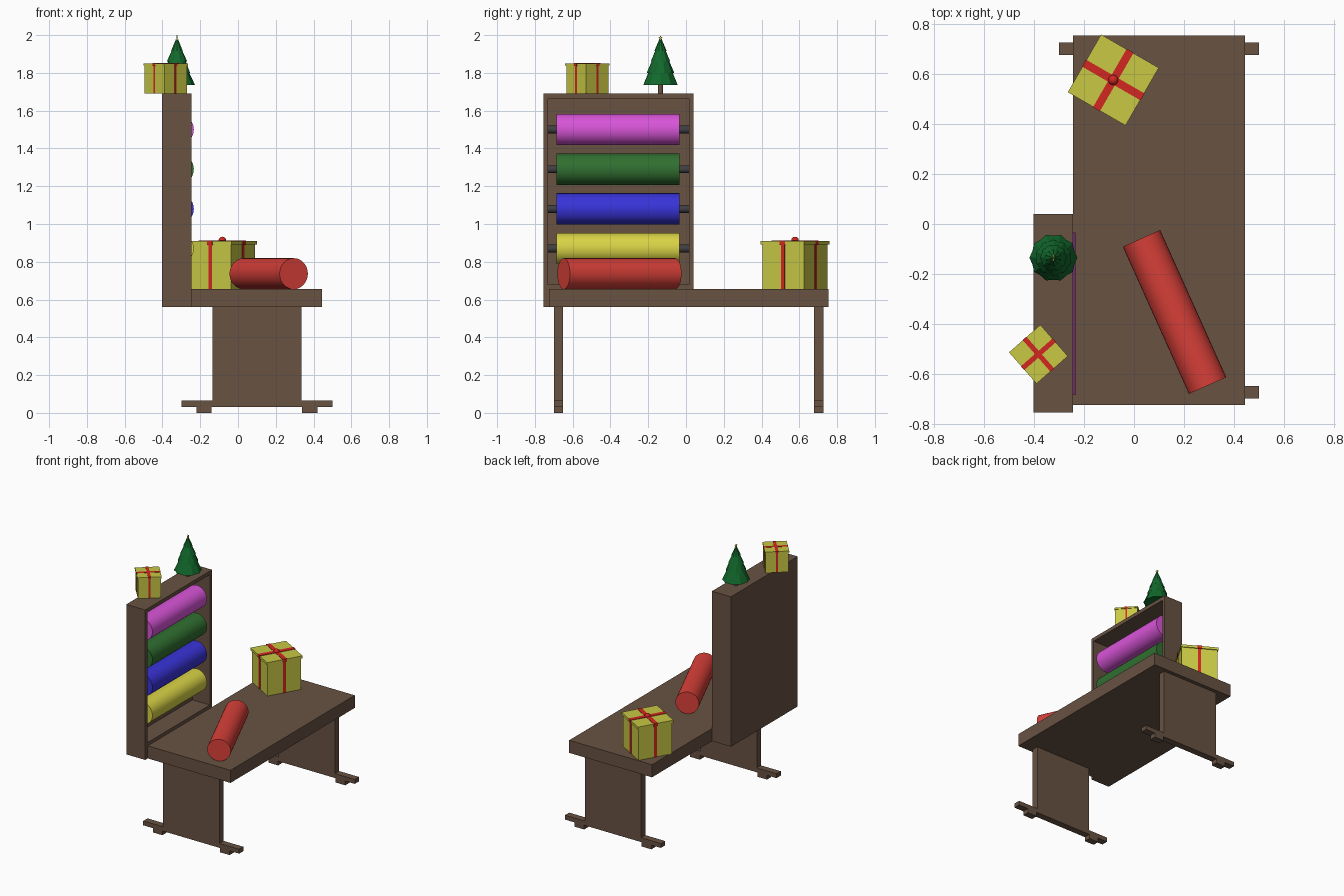
import bpy, bmesh
from math import sin, cos, pi, radians, atan2
from mathutils import Matrix, Vector

if "Cube" in bpy.data.objects:
    bpy.data.objects.remove(bpy.data.objects["Cube"])


def material(name, r, g, b):
    m = bpy.data.materials.new(name)
    m.diffuse_color = (r, g, b, 1)
    m.use_nodes = True
    m.node_tree.nodes["Principled BSDF"].inputs["Base Color"].default_value = m.diffuse_color
    return m


WOOD = material("wood", 0.14, 0.085, 0.055)
METAL = material("dark_metal", 0.05, 0.05, 0.055)
RED = material("red_paper", 0.68, 0.05, 0.04)
YELLOW = material("yellow_paper", 0.69, 0.65, 0.06)
BLUE = material("blue_paper", 0.04, 0.033, 0.69)
GREEN = material("green_paper", 0.03, 0.16, 0.03)
PINK = material("pink_paper", 0.69, 0.09, 0.69)
GOLD = material("gift_yellow", 0.58, 0.58, 0.06)
RIBBON = material("ribbon_red", 0.65, 0.02, 0.015)
TREE = material("tree_green", 0.006, 0.14, 0.025)


def finish(name, bm, mat, smooth=False):
    bmesh.ops.recalc_face_normals(bm, faces=bm.faces)
    me = bpy.data.meshes.new(name)
    bm.to_mesh(me)
    bm.free()
    me.materials.append(mat)
    ob = bpy.data.objects.new(name, me)
    bpy.context.collection.objects.link(ob)
    if smooth:
        bpy.ops.object.select_all(action='DESELECT')
        ob.select_set(True)
        bpy.context.view_layer.objects.active = ob
        bpy.ops.object.shade_smooth_by_angle(angle=radians(35))
    return ob


def box(name, x, y, z, mat=WOOD, matrix=None):
    """Box from (min, max) ranges, optionally placed by a matrix."""
    bm = bmesh.new()
    size = Matrix.Diagonal((x[1] - x[0], y[1] - y[0], z[1] - z[0], 1))
    mid = Matrix.Translation((sum(x) / 2, sum(y) / 2, sum(z) / 2))
    bmesh.ops.create_cube(bm, size=1, matrix=(matrix or Matrix()) @ mid @ size)
    return finish(name, bm, mat)


def rod(name, a, b, r, mat, sides=32):
    """Cylinder between two points."""
    a, b = Vector(a), Vector(b)
    rot = (b - a).to_track_quat('Z', 'Y').to_matrix().to_4x4()
    bm = bmesh.new()
    bmesh.ops.create_cone(bm, cap_ends=True, segments=sides, radius1=r, radius2=r,
                          depth=(b - a).length,
                          matrix=Matrix.Translation((a + b) / 2) @ rot)
    return finish(name, bm, mat, True)


# Table: top, two end panels, feet with pads
box("table_top", (-0.245, 0.445), (-0.725, 0.755), (0.56, 0.655))
for side, y in (("near", (-0.70, -0.65)), ("far", (0.677, 0.727))):
    box(side + "_leg_panel", (-0.135, 0.335), y, (0.065, 0.56))
    box(side + "_foot_bar", (-0.30, 0.50), y, (0.032, 0.065))
    for end, x in (("left", (-0.22, -0.14)), ("right", (0.34, 0.42))):
        box(f"{side}_{end}_foot_pad", x, y, (0, 0.032))

# Paper rack: open box facing the table
RX = (-0.403, -0.245)
box("rack_back", (-0.403, -0.39), (-0.73, 0.015), (0.68, 1.662))
box("rack_near_side", RX, (-0.755, -0.73), (0.56, 1.69))
box("rack_far_side", RX, (0.015, 0.04), (0.56, 1.69))
box("rack_top", RX, (-0.73, 0.015), (1.662, 1.69))
box("rack_bottom", RX, (-0.73, 0.015), (0.56, 0.68))

# Paper rolls on rods
for i, (name, mat) in enumerate((("yellow", YELLOW), ("blue", BLUE),
                                 ("green", GREEN), ("pink", PINK))):
    x, z = -0.317, 0.87 + 0.21 * i
    rod(name + "_roll", (x, -0.685, z), (x, -0.035, z), 0.083, mat)
    rod(name + "_roll_rod", (x, -0.73, z), (x, 0.015, z), 0.021, METAL, 16)

# Loose roll on the table
rod("loose_red_roll", (0.03, -0.0575, 0.737), (0.295, -0.6475, 0.737), 0.082, RED)


def gift(name, loc, angle, s):
    """Gift box with lid and ribbons; s is the lid width."""
    M = Matrix.Translation(loc) @ Matrix.Rotation(radians(angle), 4, 'Z') @ Matrix.Scale(s, 4)
    b, h = 0.475, 0.955
    box(name + "_body", (-b, b), (-b, b), (0, 0.89), GOLD, M)
    box(name + "_lid", (-0.5, 0.5), (-0.5, 0.5), (0.885, h), GOLD, M)
    for k in range(2):
        R = M @ Matrix.Rotation(k * pi / 2, 4, 'Z')
        e = 0.002 * k
        box(f"{name}_body_ribbon_{k}", (-b - 0.008, b + 0.008), (-0.04, 0.04),
            (0.002, 0.887), RIBBON, R)
        box(f"{name}_lid_ribbon_{k}", (-0.507, 0.507), (-0.06, 0.06),
            (0.88, h + 0.01 + e), RIBBON, R)
    return M


M = gift("large_gift", (-0.083, 0.577, 0.655), -30, 0.267)
bm = bmesh.new()
bmesh.ops.create_uvsphere(bm, u_segments=16, v_segments=8, radius=0.075,
                          matrix=M @ Matrix.Translation((0, 0, 0.965)))
finish("large_gift_knot", bm, RIBBON, True)
gift("small_gift", (-0.383, -0.522, 1.69), 41.3, 0.167)

# Tree: trunk, tiered jagged foliage, star
TX, TY = -0.323, -0.135
rod("tree_trunk", (TX, TY, 1.69), (TX, TY, 1.78), 0.014, WOOD, 12)
bm = bmesh.new()
profile = [(0.03, 1.745), (0.096, 1.735), (0.063, 1.805), (0.073, 1.80),
           (0.045, 1.865), (0.054, 1.86), (0.027, 1.92), (0.033, 1.915), (0.006, 1.978)]
N = 20
rings = []
for i, (r, z) in enumerate(profile):
    ring = []
    for k in range(N):
        a = 2 * pi * k / N
        jag = 0.92 if i % 2 and (k + i // 2) % 2 else 1
        ring.append(bm.verts.new((TX + r * jag * cos(a), TY + r * jag * sin(a), z)))
    rings.append(ring)
for lo, hi in zip(rings, rings[1:]):
    for k in range(N):
        j = (k + 1) % N
        bm.faces.new((lo[k], lo[j], hi[j], hi[k]))
bm.faces.new(rings[0][::-1])
bm.faces.new(rings[-1])
finish("tree_foliage", bm, TREE)

bm = bmesh.new()
pts = []
for k in range(10):
    r, a = (0.014 if k % 2 == 0 else 0.006), pi / 2 + k * pi / 5
    pts.append(bm.verts.new((TX - 0.003, TY + r * cos(a), 1.986 + r * sin(a))))
face = bm.faces.new(pts)
out = bmesh.ops.extrude_face_region(bm, geom=[face])
bmesh.ops.translate(bm, vec=(0.006, 0, 0),
                    verts=[v for v in out["geom"] if isinstance(v, bmesh.types.BMVert)])
finish("tree_star", bm, YELLOW)
